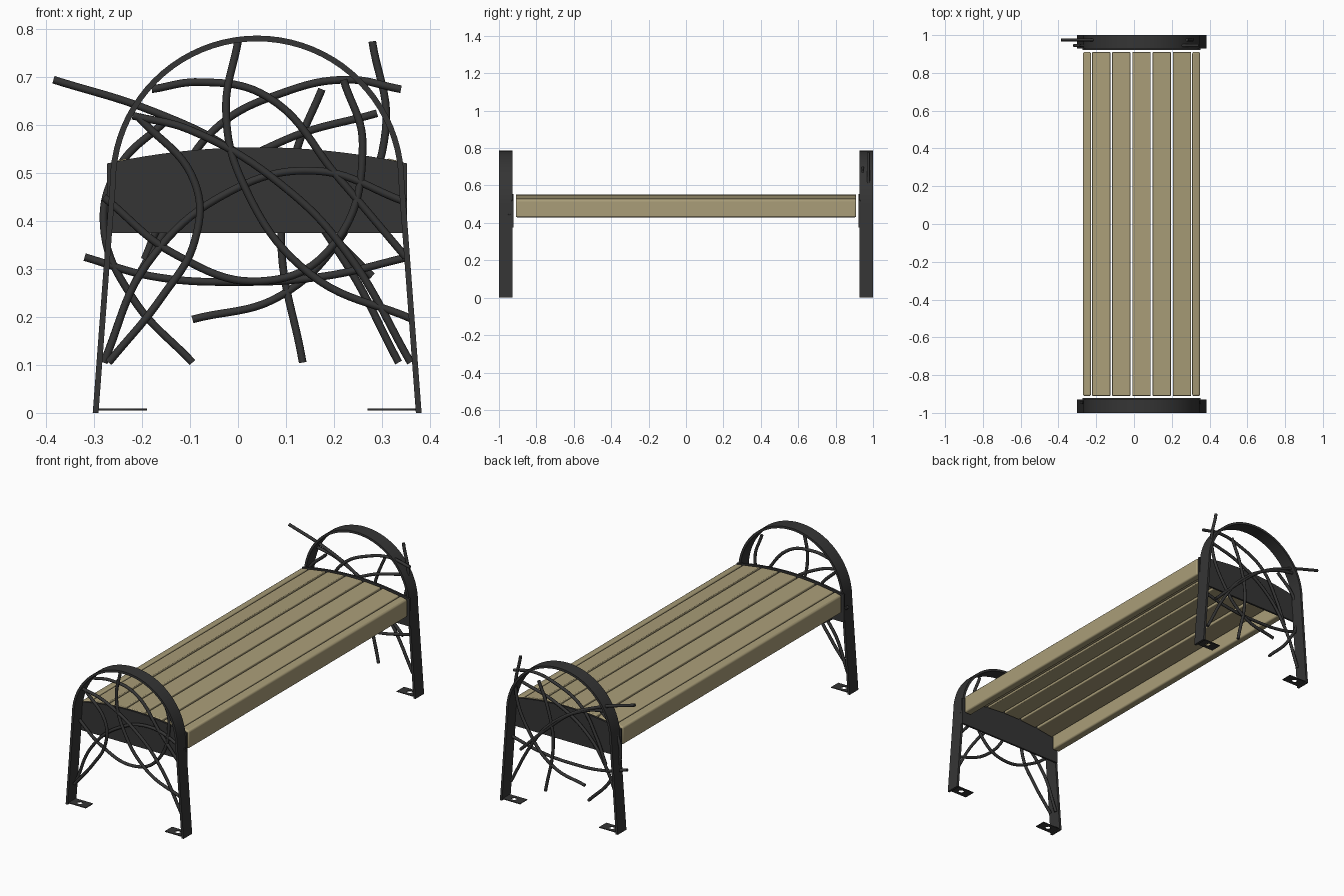
import bpy, bmesh, math
from mathutils import Vector

if "Cube" in bpy.data.objects:
    bpy.data.objects.remove(bpy.data.objects["Cube"])


def material(name, rgb):
    m = bpy.data.materials.new(name)
    m.use_nodes = True
    m.diffuse_color = (*rgb, 1)
    m.node_tree.nodes["Principled BSDF"].inputs["Base Color"].default_value = (*rgb, 1)
    return m


METAL = material("dark metal", (0.035, 0.035, 0.035))
WOOD = material("tan wood", (0.40, 0.34, 0.19))
MID = 0.04       # centre line of the bench across x
RADIUS = 1.47    # curvature of the seat top
CROWN = 0.553


def add(name, data, mat):
    ob = bpy.data.objects.new(name, data)
    bpy.context.collection.objects.link(ob)
    data.materials.append(mat)
    return ob


def smooth(ob):
    bpy.ops.object.select_all(action='DESELECT')
    ob.select_set(True)
    bpy.context.view_layer.objects.active = ob
    bpy.ops.object.shade_smooth_by_angle(angle=math.radians(30))


def prism(name, outline, y0, y1, mat, bevel=0):
    """Extrude an xz outline from y0 to y1."""
    bm = bmesh.new()
    face = bm.faces.new([bm.verts.new((x, y0, z)) for x, z in outline])
    new = bmesh.ops.extrude_face_region(bm, geom=[face])["geom"]
    bmesh.ops.translate(bm, vec=(0, y1 - y0, 0),
                        verts=[v for v in new if isinstance(v, bmesh.types.BMVert)])
    bmesh.ops.recalc_face_normals(bm, faces=bm.faces)
    me = bpy.data.meshes.new(name)
    bm.to_mesh(me)
    bm.free()
    ob = add(name, me, mat)
    if bevel:
        mod = ob.modifiers.new("rounded edges", 'BEVEL')
        mod.width, mod.segments = bevel, 3
    smooth(ob)
    return ob


def seat_top(x):
    return CROWN - RADIUS + math.sqrt(RADIUS ** 2 - (x - MID) ** 2)


def arch(r, foot):
    """Half outline of the leg hoop, left foot over the top to the right foot."""
    pts = [(MID - foot, 0)]
    for i in range(41):
        a = math.pi * (1 - i / 40)
        pts.append((MID + r * math.cos(a), 0.48 + r * math.sin(a)))
    return pts + [(MID + foot, 0)]


def rod(name, points, y):
    """Round bent bar through xz points given in hundredths."""
    cu = bpy.data.curves.new(name, 'CURVE')
    cu.dimensions = '3D'
    cu.bevel_depth, cu.bevel_resolution = 0.008, 2
    cu.resolution_u = 10
    cu.use_fill_caps = True
    sp = cu.splines.new('BEZIER')
    sp.bezier_points.add(len(points) - 1)
    for bp, (x, z) in zip(sp.bezier_points, points):
        bp.co = Vector((x / 100, y, z / 100))
        bp.handle_left_type = bp.handle_right_type = 'AUTO'
    add(name, cu, METAL)


def foot_plate(name, x, y):
    """Flat anchor plate with a bolt hole."""
    cu = bpy.data.curves.new(name, 'CURVE')
    cu.dimensions, cu.fill_mode = '2D', 'BOTH'
    cu.extrude = 0.002
    corners = [(-.055, -.03), (.055, -.03), (.055, .03), (-.055, .03)]
    hole = [(.014 * math.cos(i * math.pi / 6), .014 * math.sin(i * math.pi / 6))
            for i in range(12)]
    for loop in (corners, hole):
        sp = cu.splines.new('POLY')
        sp.points.add(len(loop) - 1)
        for p, (px, py) in zip(sp.points, loop):
            p.co = (px, py, 0, 1)
        sp.use_cyclic_u = True
    add(name, cu, METAL).location = (x, y, 0.007)


# Leg hoops, end plates and feet at both ends
hoop = arch(0.307, 0.343) + arch(0.295, 0.331)[::-1]
xs = [MID - 0.313 + 0.626 * i / 24 for i in range(25)]
plate = [(xs[0], 0.375), (xs[-1], 0.375)] + [(x, seat_top(x) + 0.001) for x in xs[::-1]]
for end, s in (("front", -1), ("back", 1)):
    prism(end + "_leg_hoop", hoop, s * 0.928, s, METAL)
    prism(end + "_end_plate", plate, s * 0.922, s * 0.932, METAL)
    for side, t in (("right", -1), ("left", 1)):
        foot_plate(f"{end}_{side}_foot", MID + t * 0.285, s * 0.964)

# Seat slats following the crowned top
THICK = 0.03
for i in range(5):
    c = MID + (i - 2) * 0.107
    a, b = c - 0.0485, c + 0.0485
    prism(f"seat_slat_{i + 1}",
          [(a, seat_top(a) - THICK), (b, seat_top(b) - THICK),
           (b, seat_top(b)), (a, seat_top(a))], -0.91, 0.91, WOOD, 0.004)

# Deep boards along both long sides
for side, t in (("right", -1), ("left", 1)):
    a, b = MID + t * 0.268, MID + t * 0.31
    prism(side + "_edge_board",
          [(a, 0.43), (b, 0.43), (b, 0.522), (a, 0.532)], -0.91, 0.91, WOOD, 0.008)

# Tangle of bent rods inside the front hoop
front_rods = [
    [(-22, 62), (-10, 59), (11, 46), (23, 33), (36, 10.5)],
    [(-18, 67.5), (-8, 69), (6, 66), (21, 49), (35, 32.5)],
    [(0, 77.5), (-2.5, 63), (1, 48), (15, 29), (36.5, 19.5)],
    [(22, 69.5), (26, 56), (19, 34), (5, 27.5), (-13, 33), (-28, 45)],
    [(-21, 62), (-9, 48), (-9, 36), (-16, 24), (-27, 10.5)],
    [(-28, 10.5), (-19, 31), (-2, 46), (16, 50.5), (35, 44)],
]
# Looser rods overshooting the back hoop
back_rods = [
    [(-38.5, 69.5), (-18, 63), (-1.5, 55), (13, 43), (28, 28.5)],
    [(-32, 32.5), (-18, 28.5), (0, 27.3), (18, 28.5), (35.5, 32.5)],
    [(28, 77.5), (30.8, 59), (23, 39), (9, 24.5), (-9.5, 19.5)],
    [(34, 67.5), (23, 69.5), (10, 67), (-5, 59), (-14, 45), (-19.5, 32)],
    [(-22, 62), (-10, 59), (11, 46), (22, 32), (33.5, 10.5)],
    [(29, 62.5), (10, 57), (-8, 46), (-20, 30), (-28, 10.5)],
    [(17.5, 67.5), (12, 54), (9, 37), (13.5, 10.5)],
    [(-15, 61), (-25, 51), (-28, 39), (-22, 24), (-9.5, 10.5)],
]
for end, s, rods in (("front", -1, front_rods), ("back", 1, back_rods)):
    for i, pts in enumerate(rods):
        rod(f"{end}_rod_{i + 1}", pts, s * (0.975 - 0.03 * (i % 2)))
